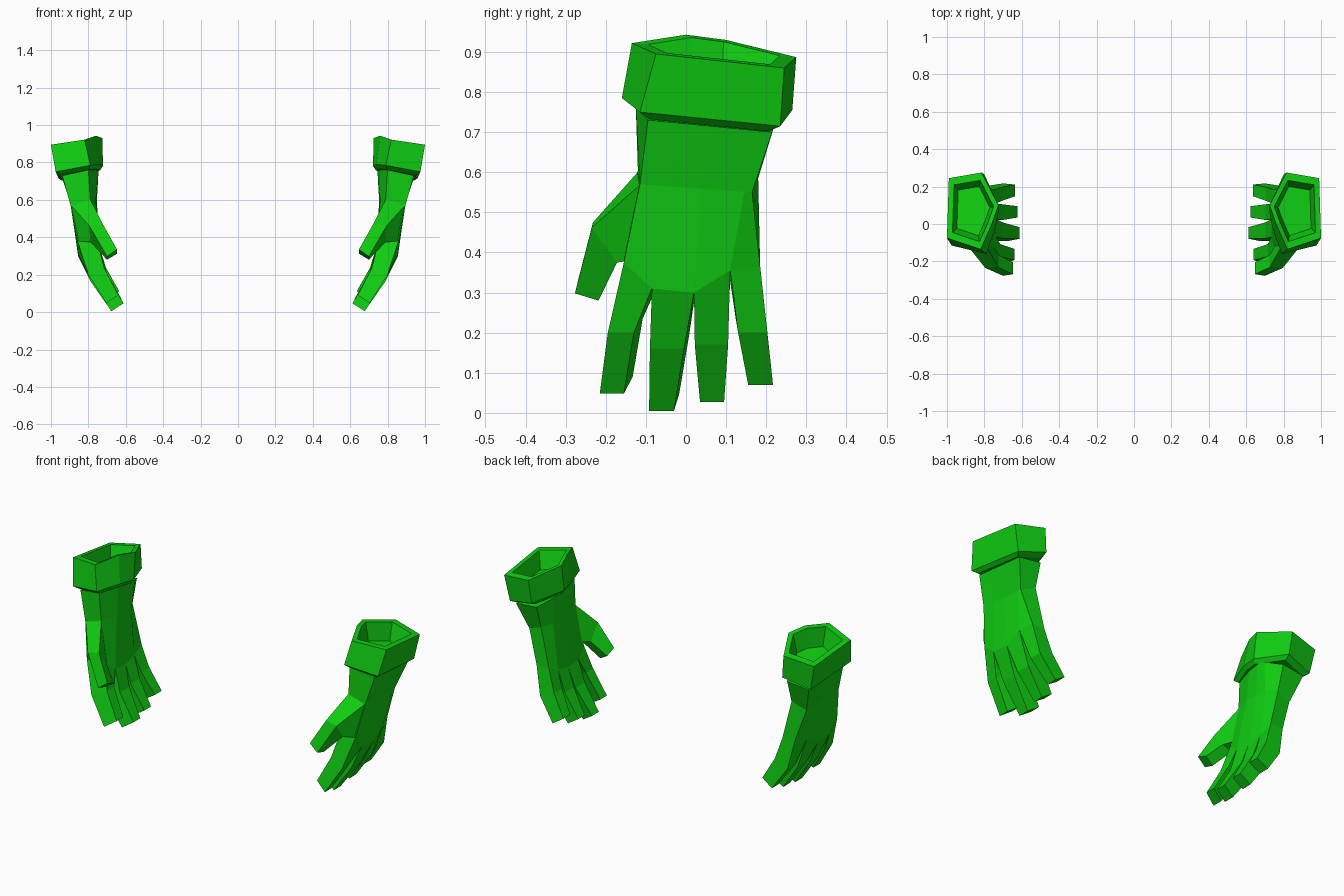
import bpy
import bmesh
from mathutils import Vector

if "Cube" in bpy.data.objects:
    bpy.data.objects.remove(bpy.data.objects["Cube"], do_unlink=True)

green = bpy.data.materials.new("glove_green")
green.use_nodes = True
green.diffuse_color = (0.005, 0.62, 0.006, 1)
bsdf = green.node_tree.nodes["Principled BSDF"]
bsdf.inputs["Base Color"].default_value = green.diffuse_color
bsdf.inputs["Roughness"].default_value = 0.8


def loft(bm, rings, cap_start=True, cap_end=True):
    """Skin a list of equally long point rings."""
    loops = [[bm.verts.new(p) for p in ring] for ring in rings]
    count = len(loops[0])
    for low, high in zip(loops, loops[1:]):
        for i in range(count):
            j = (i + 1) % count
            bm.faces.new((low[i], low[j], high[j], high[i]))
    if cap_start:
        bm.faces.new(loops[0])
    if cap_end:
        bm.faces.new(loops[-1])


def shrink(ring, factor, drop):
    """Scale a ring about its centre and lower it."""
    centre = sum((Vector(p) for p in ring), Vector()) / len(ring)
    return [centre.lerp(Vector(p), factor) - Vector((0, 0, drop)) for p in ring]


def outer_row(front, back, steps):
    return [Vector(front).lerp(Vector(back), t) for t in steps]


def finish(name, bm):
    """Make a flat shaded object, mirrored to the other hand."""
    bmesh.ops.remove_doubles(bm, verts=bm.verts, dist=0.0005)
    bmesh.ops.recalc_face_normals(bm, faces=bm.faces)
    mesh = bpy.data.meshes.new(name)
    bm.to_mesh(mesh)
    bm.free()
    mesh.materials.append(green)
    obj = bpy.data.objects.new(name, mesh)
    bpy.context.collection.objects.link(obj)
    obj.modifiers.new("other_hand", "MIRROR").use_mirror_merge = False


# Cuff: hollow six-sided band with a chamfered lower edge
cuff_top = [(1.0, -.075, .895), (.82, -.135, .922), (.76, 0, .943),
            (.725, .1, .93), (.815, .275, .887), (.99, .245, .86)]
cuff_bottom = [(.975, -.115, .75), (.79, -.16, .785), (.74, -.02, .79),
               (.722, .08, .78), (.8, .265, .755), (.96, .235, .715)]
bm = bmesh.new()
loft(bm, [shrink(cuff_top, .64, .1), shrink(cuff_top, .8, 0), cuff_top,
          cuff_bottom, shrink(cuff_bottom, .85, .02)])
finish("cuff", bm)

# Hand: five points across the back, five across the palm
wrist = outer_row((.94, -.095, .73), (.935, .215, .70), (0, .25, .5, .8, 1)) + [
    (.8, .22, .715), (.75, .13, .75), (.745, .08, .765), (.76, 0, .77), (.8, -.125, .76)]
palm = outer_row((.895, -.115, .57), (.885, .165, .55), (0, .25, .55, .93, 1)) + [
    (.8, .18, .585), (.765, .12, .59), (.755, .06, .59), (.76, -.02, .6), (.79, -.12, .605)]
knuckles = [(.857, -.155, .375), (.855, -.085, .31), (.855, .02, .30),
            (.85, .11, .355), (.825, .185, .365),
            (.745, .185, .36), (.74, .11, .33), (.735, .025, .31),
            (.735, -.07, .32), (.75, -.14, .37)]
bm = bmesh.new()
loft(bm, [wrist, palm, knuckles], cap_end=False)


def finger_ring(x, front, back, z, skew, depth, lift):
    return [(x, front, z), (x, back, z),
            (x - depth, back + skew, z + lift), (x - depth, front + skew, z + lift)]


# Fingers, index to little: middle joint, tip (x, front y, back y, z), palm-side skew
fingers = [
    ((.8, -.195, -.13, .2), (.705, -.215, -.155, .048), .022),
    ((.785, -.09, -.005, .16), (.677, -.092, -.03, .005), .013),
    ((.785, .022, .105, .17), (.687, .035, .095, .027), 0),
    ((.79, .13, .203, .2), (.7, .155, .217, .07), -.006),
]
for i, (joint, tip, skew) in enumerate(fingers):
    base = [knuckles[k] for k in (i, i + 1, 8 - i, 9 - i)]
    loft(bm, [base, finger_ring(*joint, skew, .085, .035),
              finger_ring(*tip, skew, .065, .042)], cap_start=False)
finish("hand", bm)

# Thumb: bent four-sided loft from the side of the palm
bm = bmesh.new()
loft(bm, [
    [(.893, -.113, .57), (.79, -.118, .603), (.765, -.1, .4), (.855, -.15, .378)],
    [(.795, -.235, .462), (.725, -.232, .475), (.725, -.165, .39), (.79, -.172, .375)],
    [(.7, -.277, .298), (.647, -.268, .335), (.647, -.205, .312), (.7, -.218, .28)],
])
finish("thumb", bm)
